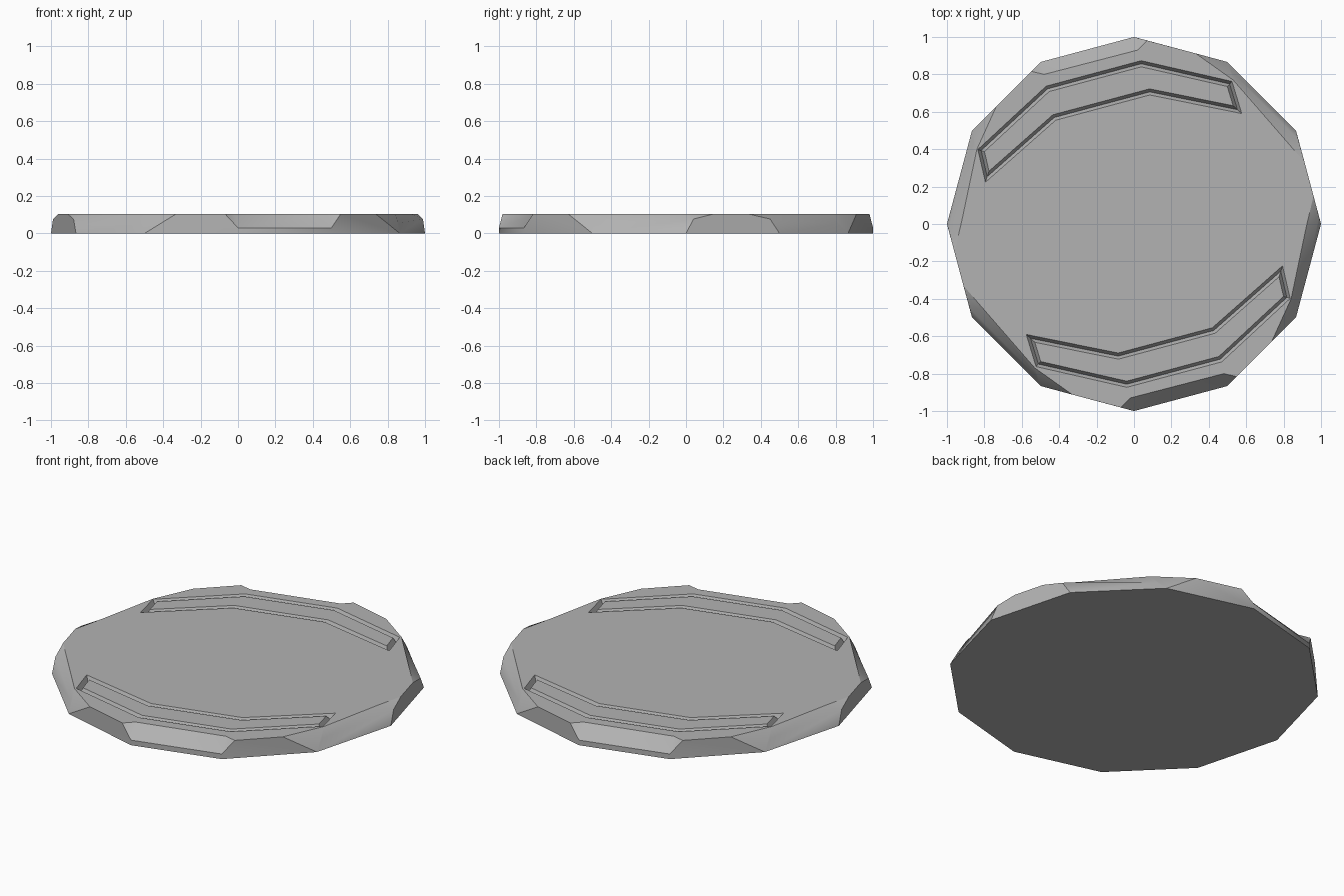
import bpy, bmesh
from math import radians, sin, cos
from mathutils import Vector

if "Cube" in bpy.data.objects:
    bpy.data.objects.remove(bpy.data.objects["Cube"])

H = 0.105   # height of the plate


def polar(r, deg, z=0.0):
    return Vector((r * cos(radians(deg)), r * sin(radians(deg)), z))


bm = bmesh.new()


def face(points, turned=False):
    s = -1 if turned else 1
    return bm.faces.new([bm.verts.new((s * p[0], s * p[1], p[2])) for p in points])


# Twelve-sided base corners for one half turn
b = [polar(1, -90 + 30 * i) for i in range(7)]

# Worn, chipped rim points: P/W/M on the side walls, C/I on the top face
P0, P1 = (0, -1, 0.03), (0.5, -0.866, 0.03)
C0, C1, C2, C3 = (-0.07, -0.981, H), (-0.02, -0.93, H), (0.48, -0.80, H), (0.55, -0.816, H)
W0, W1, W2 = (0.735, -0.631, H), (0.989, 0.04, 0.077), (0.96, 0.15, H)
W3, W4, W5 = (0.912, 0.33, H), (0.879, 0.45, 0.077), (0.33, 0.912, H)
I1, I2, I3, I4 = (0.84, -0.40, H), (0.92, -0.02, H), (0.80, 0.46, H), (0.53, 0.77, H)
M1, M4 = (0.858, -0.445, 0.053), (0.521, 0.813, 0.053)
P0r, C0r = (0, 1, 0.03), (0.07, 0.981, H)

sides = [
    [b[0], b[1], P1, P0], [P0, P1, C2, C1], [P0, C1, C0], [P1, C3, C2],
    [b[1], b[2], W0, C3, P1],
    [b[2], M1, I1, W0], [b[2], b[3], W1, M1], [M1, W1, I2, I1], [W1, W2, I2],
    [b[3], b[4], W4, W3, W2, W1],
    [W4, I3, W3], [b[4], b[5], M4, W4], [M4, I4, I3, W4], [b[5], W5, I4, M4],
    [b[5], b[6], P0r, C0r, W5],
]
for turned in (False, True):
    for pts in sides:
        face(pts, turned)

# Flat underside
face([polar(1, -30 * i) for i in range(12)])

# Two curved panels, each outlined by a V-shaped groove
panel = [(0.925, -49.5), (0.874, -17.5), (0.874, 17.5), (0.925, 49.5),
         (0.825, 59.3), (0.695, 22), (0.695, -22), (0.825, -59.3)]
panels = [face([polar(r, 105 + a, H) for r, a in panel], t) for t in (False, True)]
bmesh.ops.remove_doubles(bm, verts=bm.verts[:], dist=0.0005)
bm.normal_update()
for f in panels:
    if f.normal.z < 0:
        f.normal_flip()
for depth in (-0.03, 0.03):
    bmesh.ops.inset_individual(bm, faces=panels, thickness=0.016, depth=depth,
                               use_even_offset=True)

# Top face filled between the rim and the grooves
rim = [e for e in bm.edges if e.is_boundary]
bmesh.ops.triangle_fill(bm, edges=rim, use_beauty=True, normal=(0, 0, 1))
bmesh.ops.recalc_face_normals(bm, faces=bm.faces[:])
bmesh.ops.dissolve_limit(bm, angle_limit=radians(0.5), verts=bm.verts[:], edges=bm.edges[:])

# Soft shading over the worn chips only; the flat top and steep edges stay crisp
bm.normal_update()
for f in bm.faces:
    f.smooth = True
for e in bm.edges:
    flat = [abs(f.normal.z) > 0.999 for f in e.link_faces]
    e.smooth = not any(flat) and e.calc_face_angle(0) < radians(30)

mesh = bpy.data.meshes.new("stone_plate")
bm.to_mesh(mesh)
bm.free()
plate = bpy.data.objects.new("stone_plate", mesh)
bpy.context.collection.objects.link(plate)

# Dark grey stone
stone = bpy.data.materials.new("dark_stone")
stone.diffuse_color = (0.45, 0.45, 0.45, 1)
stone.use_nodes = True
stone.node_tree.nodes["Principled BSDF"].inputs["Base Color"].default_value = stone.diffuse_color
mesh.materials.append(stone)
